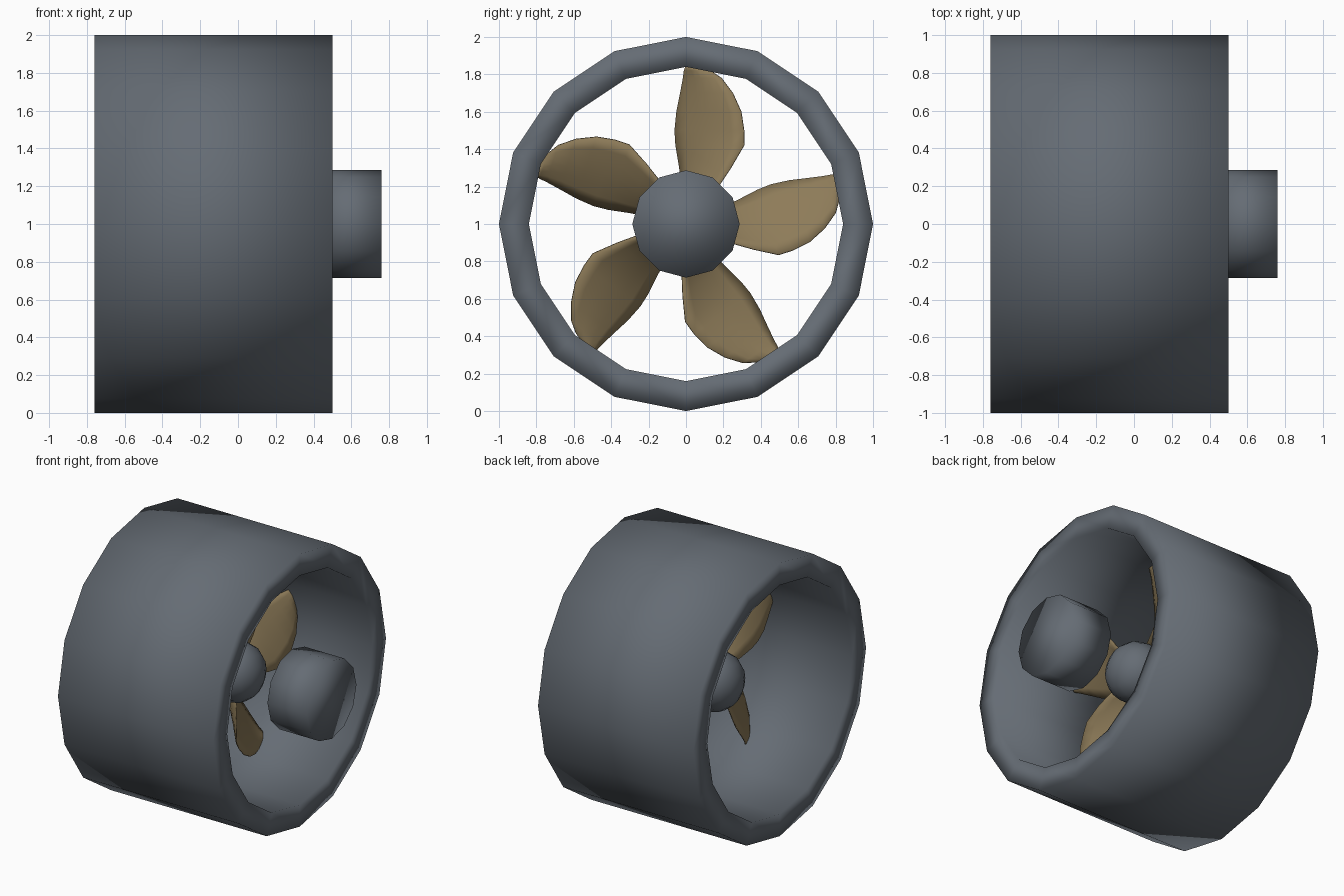
import bpy, bmesh
from math import sin, cos, pi, radians
from mathutils import Matrix

cube = bpy.data.objects.get("Cube")
if cube:
    bpy.data.objects.remove(cube)


def material(name, rgb):
    m = bpy.data.materials.new(name)
    m.use_nodes = True
    m.diffuse_color = (*rgb, 1)
    m.node_tree.nodes["Principled BSDF"].inputs["Base Color"].default_value = (*rgb, 1)
    return m


STEEL = material("blue grey steel", (0.13, 0.15, 0.175))
BRONZE = material("dull bronze", (0.27, 0.2, 0.1))
AXIS = Matrix.Translation((0, 0, 1))  # rotor axis runs along x at this height


def finish(name, bm, mat):
    bmesh.ops.recalc_face_normals(bm, faces=bm.faces)
    for f in bm.faces:
        f.smooth = True
    mesh = bpy.data.meshes.new(name)
    bm.to_mesh(mesh)
    bm.free()
    mesh.materials.append(mat)
    ob = bpy.data.objects.new(name, mesh)
    bpy.context.collection.objects.link(ob)
    ob.matrix_world = AXIS
    return ob


def lathe(name, profile, sides, closed=False):
    """Turn a profile of (x, radius) points around the rotor axis."""
    bm = bmesh.new()
    rings = []
    for x, r in profile:
        if r == 0:
            rings.append([bm.verts.new((x, 0, 0))] * sides)
        else:
            rings.append([bm.verts.new((x, r * sin(2 * pi * i / sides), r * cos(2 * pi * i / sides)))
                          for i in range(sides)])
    pairs = list(zip(rings, rings[1:]))
    if closed:
        pairs.append((rings[-1], rings[0]))
    for a, b in pairs:
        for i in range(sides):
            j = (i + 1) % sides
            corners = list(dict.fromkeys((a[i], a[j], b[j], b[i])))
            bm.faces.new(corners)
    # flat end caps on open profiles
    if not closed:
        for ring in (rings[0], rings[-1]):
            if ring[0] is not ring[1]:
                bm.faces.new(ring)
    return finish(name, bm, STEEL)


# Outer duct, a thick open tube
lathe("duct", [(-0.76, 1), (0.5, 1), (0.5, 0.84), (-0.76, 0.84)], 16, closed=True)

# Separate drum in front of the rotor
lathe("end_drum", [(0.44, 0.287), (0.76, 0.287)], 12)

# Hub with a domed nose at each end
dome = [(0.18 * sin(radians(a)), 0.21 * cos(radians(a))) for a in (0, 22, 45, 68)] + [(0.18, 0)]
hub = [(-0.25 - x, r) for x, r in reversed(dome)] + dome
lathe("hub", hub, 16)

# Blade stations: height, (x, y) of the rear edge, (x, y) of the front edge
STATIONS = [
    (0.12, (-0.22, -0.02), (0.0, 0.1)),
    (0.21, (-0.23, -0.025), (0.0, 0.18)),
    (0.3, (-0.24, -0.035), (0.0, 0.24)),
    (0.42, (-0.24, -0.055), (-0.01, 0.31)),
    (0.5, (-0.235, -0.06), (-0.02, 0.31)),
    (0.6, (-0.22, -0.05), (-0.03, 0.295)),
    (0.7, (-0.19, -0.03), (-0.05, 0.25)),
    (0.78, (-0.165, -0.015), (-0.08, 0.19)),
    (0.82, (-0.15, -0.01), (-0.1, 0.13)),
    (0.85, (-0.14, 0.0), (-0.13, 0.03)),
]
COLUMNS = 6


def blade(number):
    bm = bmesh.new()
    sheets = []
    for side in (1, -1):
        rows = []
        for z, (x0, y0), (x1, y1) in STATIONS:
            row = []
            for c in range(COLUMNS + 1):
                t = c / COLUMNS
                bulge = side * 0.018 * (0.2 + 0.8 * sin(pi * t))
                row.append(bm.verts.new((x0 + (x1 - x0) * t + bulge * 0.8,
                                         y0 + (y1 - y0) * t - bulge * 0.5, z)))
            rows.append(row)
        for a, b in zip(rows, rows[1:]):
            for c in range(COLUMNS):
                bm.faces.new((a[c], a[c + 1], b[c + 1], b[c]))
        # outline of the sheet, for joining the two skins
        sheets.append(rows[0] + [r[-1] for r in rows[1:-1]]
                      + rows[-1][::-1] + [r[0] for r in rows[-2:0:-1]])
    front, back = sheets
    for i in range(len(front)):
        j = (i + 1) % len(front)
        bm.faces.new((front[i], front[j], back[j], back[i]))
    bm.transform(Matrix.Rotation(-2 * pi * number / 5, 4, "X"))
    return finish("blade_%d" % (number + 1), bm, BRONZE)


for n in range(5):
    blade(n)
